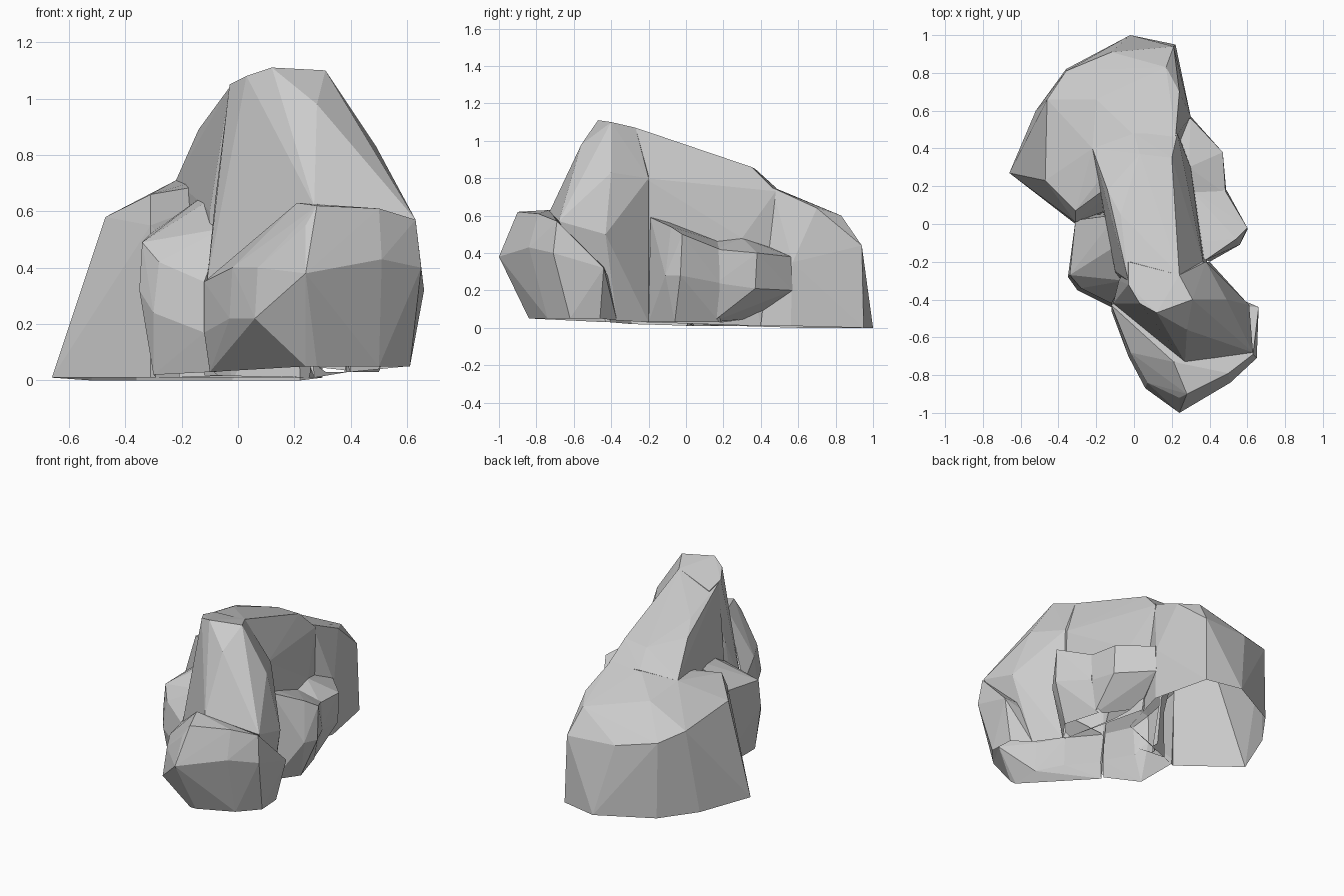
import bpy, bmesh


def rock(name, *rings):
    """Faceted boulder: convex hull of a few rings of points, low to high."""
    bm = bmesh.new()
    for ring in rings:
        for p in ring:
            bm.verts.new(p)
    out = bmesh.ops.convex_hull(bm, input=bm.verts[:])
    loose = {g for g in out["geom_interior"] + out["geom_unused"]
             if isinstance(g, bmesh.types.BMVert)}
    bmesh.ops.delete(bm, geom=list(loose), context='VERTS')
    bmesh.ops.recalc_face_normals(bm, faces=bm.faces[:])
    me = bpy.data.meshes.new(name)
    bm.to_mesh(me)
    bm.free()
    ob = bpy.data.objects.new(name, me)
    bpy.context.collection.objects.link(ob)
    return ob


# Rounded front boulder: foot, belly, rim
front = rock("front_boulder",
    [(-.10, -.43, .03), (.24, -.84, .05), (.28, -.84, .05), (.50, -.74, .05),
     (.61, -.62, .05), (.60, -.46, .05), (.50, -.37, .04), (0, -.3, .03)],
    [(-.12, -.46, .17), (-.03, -.70, .22), (.06, -.87, .22), (.24, -1, .38),
     (.29, -.94, .45), (.51, -.84, .43), (.65, -.71, .40), (.66, -.44, .32)],
    [(-.12, -.43, .35), (-.02, -.68, .40), (.07, -.84, .40), (.24, -.92, .55),
     (.28, -.90, .62), (.50, -.79, .61), (.63, -.69, .57), (.21, -.73, .63)])

# Tall peak with its right shoulder
peak = rock("peak",
    [(-.10, -.40, .03), (.50, -.37, .04), (.40, -.20, .03), (0, -.2, .03)],
    [(-.11, -.42, .35), (.27, -.73, .62), (.63, -.68, .57), (.61, -.43, .50)],
    [(-.08, -.30, .65), (.44, -.48, .88), (.49, -.40, .83), (.38, -.20, .80)],
    [(-.03, -.32, 1.05), (.03, -.42, 1.08), (.12, -.47, 1.11),
     (.31, -.40, 1.10), (.28, -.56, .98), (.24, -.27, 1.07), (-.03, -.2, 1.02)])

# Sloping ridge running backwards
ridge = rock("ridge",
    [(.39, -.22, .03), (.27, .40, .01), (-.12, .05, .02), (-.1, -.3, .02)],
    [(.34, -.05, .55), (.30, .30, .48), (-.15, .10, .65), (-.10, -.25, .60)],
    [(.37, -.22, .80), (-.14, .18, .89), (-.22, .40, .71), (.23, .48, .73),
     (0, .48, .75), (.20, .35, .86), (.03, .37, .85)],
    [(-.03, -.30, 1.04), (.24, -.27, 1.07), (-.07, .05, .95), (.20, 0, .97)])

# Left buttress
buttress = rock("left_buttress",
    [(-.30, -.29, .02), (-.29, .05, .01), (-.10, -.41, .03), (.1, 0, .02)],
    [(-.35, -.28, .32), (-.30, -.35, .24), (-.12, -.44, .17), (-.31, -.02, .35)],
    [(-.34, -.27, .49), (-.28, -.34, .42), (-.29, -.13, .50), (-.31, .02, .52),
     (-.12, -.42, .35), (-.05, -.30, .54), (-.07, -.1, .66), (-.09, .05, .68)])

# Broad back mass with a flared left corner
back = rock("back_mass",
    [(-.66, .27, .01), (-.52, .60, 0), (-.36, .82, 0), (-.02, 1, 0),
     (.22, .95, 0), (.30, .56, .01), (.2, .2, .01), (-.31, 0, .01)],
    [(-.49, .38, .41), (-.46, .66, .54), (-.36, .81, .49), (-.12, .91, .45),
     (.21, .94, .44), (.30, .57, .35), (-.31, .01, .55)],
    [(-.47, .23, .58), (-.31, .07, .66), (-.20, .66, .67), (.17, .83, .60),
     (.24, .70, .64), (.22, .46, .75), (0, .47, .75), (-.22, .40, .71)])

# Right shelf in two blocks, undercut at the rear
shelf_a = rock("right_shelf_front",
    [(.40, -.20, .03), (.50, -.06, .03), (.43, .18, .03), (.2, .2, .03)],
    [(.56, -.11, .28), (.60, -.03, .28), (.49, .18, .24)],
    [(.38, -.19, .59), (.54, -.08, .54), (.60, -.02, .50), (.48, .18, .42),
     (.30, .18, .46), (.22, -.1, .58)])
shelf_b = rock("right_shelf_back",
    [(.44, .14, .03), (.20, .22, .03), (.25, .35, .05)],
    [(.49, .16, .24), (.47, .37, .21), (.30, .57, .20), (.15, .5, .2)],
    [(.485, .16, .42), (.47, .38, .40), (.30, .56, .38), (.29, .30, .48),
     (.28, .14, .47), (.15, .3, .5), (.15, .5, .42)])

# Fuse everything into one outcrop
outcrop = ridge
outcrop.name = "rock_outcrop"
bpy.context.view_layer.objects.active = outcrop
for part in (peak, front, buttress, back, shelf_a, shelf_b):
    mod = outcrop.modifiers.new("union", 'BOOLEAN')
    mod.operation = 'UNION'
    mod.solver = 'EXACT'
    mod.object = part
    bpy.ops.object.modifier_apply(modifier=mod.name)
    bpy.data.objects.remove(part)

# The rock is an open shell: remove the underside
bm = bmesh.new()
bm.from_mesh(outcrop.data)
under = [f for f in bm.faces if max(v.co.z for v in f.verts) < .065
         or (f.normal.z < -.9 and f.calc_center_median().z < .08)]
bmesh.ops.delete(bm, geom=under, context='FACES')
bm.to_mesh(outcrop.data)
bm.free()
